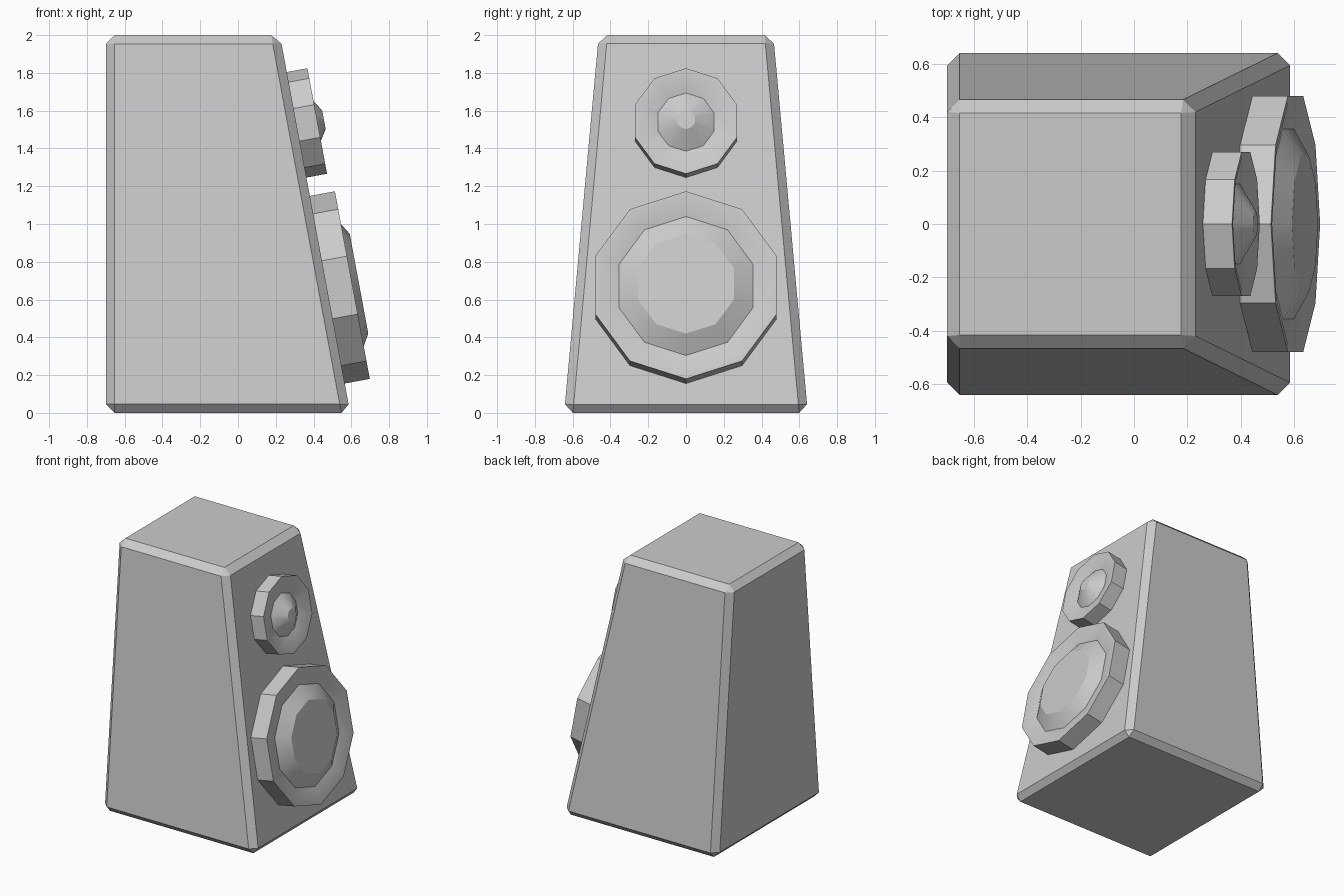
import bpy, bmesh, math
from mathutils import Matrix, Vector

if "Cube" in bpy.data.objects:
    bpy.data.objects.remove(bpy.data.objects["Cube"])

FOOT_X, HEAD_X = 0.594, 0.222          # baffle position at z = 0 and z = 2
TILT = math.atan((FOOT_X - HEAD_X) / 2)


def add_object(name, bm):
    bmesh.ops.recalc_face_normals(bm, faces=bm.faces)
    mesh = bpy.data.meshes.new(name)
    bm.to_mesh(mesh)
    bm.free()
    obj = bpy.data.objects.new(name, mesh)
    bpy.context.collection.objects.link(obj)
    return obj


# Cabinet: tapered box with chamfered edges
bm = bmesh.new()
bmesh.ops.create_cube(bm, size=2)
for v in bm.verts:
    top = v.co.z > 0
    front = HEAD_X if top else FOOT_X
    v.co = Vector((front if v.co.x > 0 else -0.7,
                   v.co.y * (0.462 if top else 0.645),
                   2 if top else 0))
bmesh.ops.bevel(bm, geom=bm.edges[:], offset=0.046, segments=1,
                affect='EDGES', clamp_overlap=True)
add_object("cabinet", bm)


def driver(name, z, profile, sides=10):
    """Lathe (radius, distance from baffle) points about the baffle normal."""
    bm = bmesh.new()
    rings = []
    for r, d in profile:
        rings.append([bm.verts.new((r * math.cos(math.tau * i / sides),
                                    r * math.sin(math.tau * i / sides), d))
                      for i in range(sides)])
    for a, b in zip(rings, rings[1:]):
        for i in range(sides):
            j = (i + 1) % sides
            bm.faces.new((a[i], a[j], b[j], b[i]))
    bm.faces.new(rings[0])
    bm.faces.new(rings[-1])
    obj = add_object(name, bm)
    x = FOOT_X - z * math.tan(TILT)
    turn = Matrix.Rotation(math.pi / 2 - TILT, 4, 'Y')
    obj.matrix_world = Matrix.Translation((x, 0, z)) @ turn
    bpy.ops.object.select_all(action='DESELECT')
    obj.select_set(True)
    bpy.context.view_layer.objects.active = obj
    bpy.ops.object.shade_smooth_by_angle(angle=math.radians(30))


# Speaker drivers: rim, recessed cone and raised centre
driver("woofer", 0.652, [(0.505, -0.01), (0.505, 0.135), (0.48, 0.135),
                         (0.374, 0.108), (0.268, 0.171)])
driver("tweeter", 1.525, [(0.284, -0.01), (0.284, 0.111), (0.264, 0.111),
                          (0.157, 0.08), (0.05, 0.147)])
